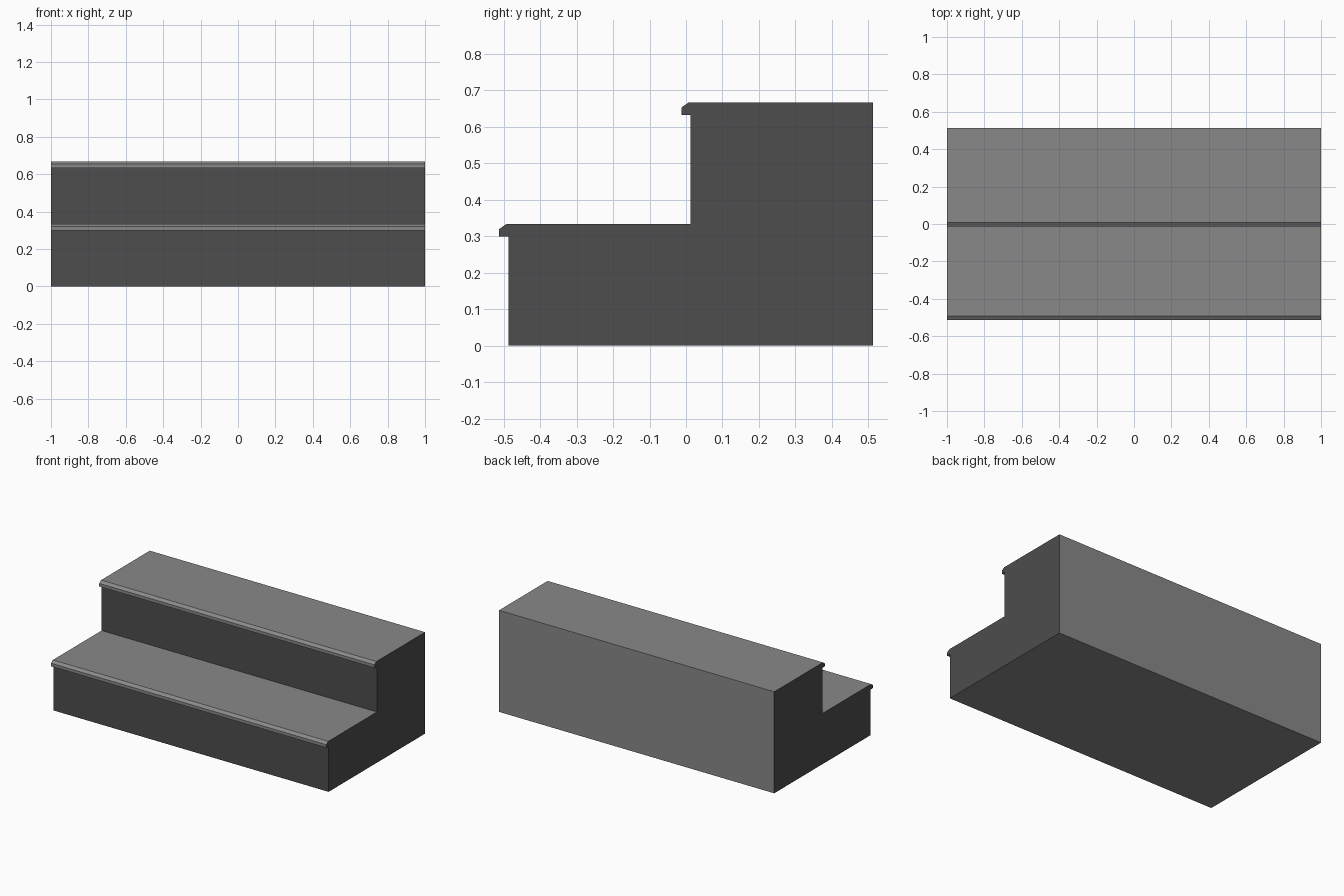
import bpy, bmesh

if "Cube" in bpy.data.objects:
    bpy.data.objects.remove(bpy.data.objects["Cube"])


def material(name, v):
    m = bpy.data.materials.new(name)
    m.diffuse_color = (v, v, v, 1)
    m.use_nodes = True
    m.node_tree.nodes["Principled BSDF"].inputs["Base Color"].default_value = m.diffuse_color
    return m


light = material("light_grey_concrete", 0.25)
dark = material("dark_grey_concrete", 0.075)

HALF = 1.0
BACK = 0.5125


def step_edge(riser_y, top_z):
    """Riser top, overhanging nosing and its chamfer, ending on the tread."""
    return [(riser_y, top_z - 0.034), (riser_y - 0.025, top_z - 0.034),
            (riser_y - 0.025, top_z - 0.014), (riser_y - 0.005, top_z)]


# Side profile (y, z): two steps with nosings, solid down to the ground
profile = ([(-0.4875, 0)] + step_edge(-0.4875, 0.3335)
           + [(0.0125, 0.3335)] + step_edge(0.0125, 0.667)
           + [(BACK, 0.667), (BACK, 0)])

bm = bmesh.new()
end = bm.faces.new([bm.verts.new((-HALF, y, z)) for y, z in profile])
res = bmesh.ops.extrude_face_region(bm, geom=[end], use_keep_orig=True)
verts = [g for g in res["geom"] if isinstance(g, bmesh.types.BMVert)]
bmesh.ops.translate(bm, verts=verts, vec=(2 * HALF, 0, 0))
bmesh.ops.recalc_face_normals(bm, faces=bm.faces)

# Dark ends and tall risers; light treads, nosings, back and underside
for f in bm.faces:
    zs = [v.co.z for v in f.verts]
    riser = f.normal.y < -0.9 and max(zs) - min(zs) > 0.1
    f.material_index = 1 if abs(f.normal.x) > 0.9 or riser else 0

mesh = bpy.data.meshes.new("steps")
bm.to_mesh(mesh)
bm.free()
mesh.materials.append(light)
mesh.materials.append(dark)
obj = bpy.data.objects.new("steps", mesh)
bpy.context.collection.objects.link(obj)
